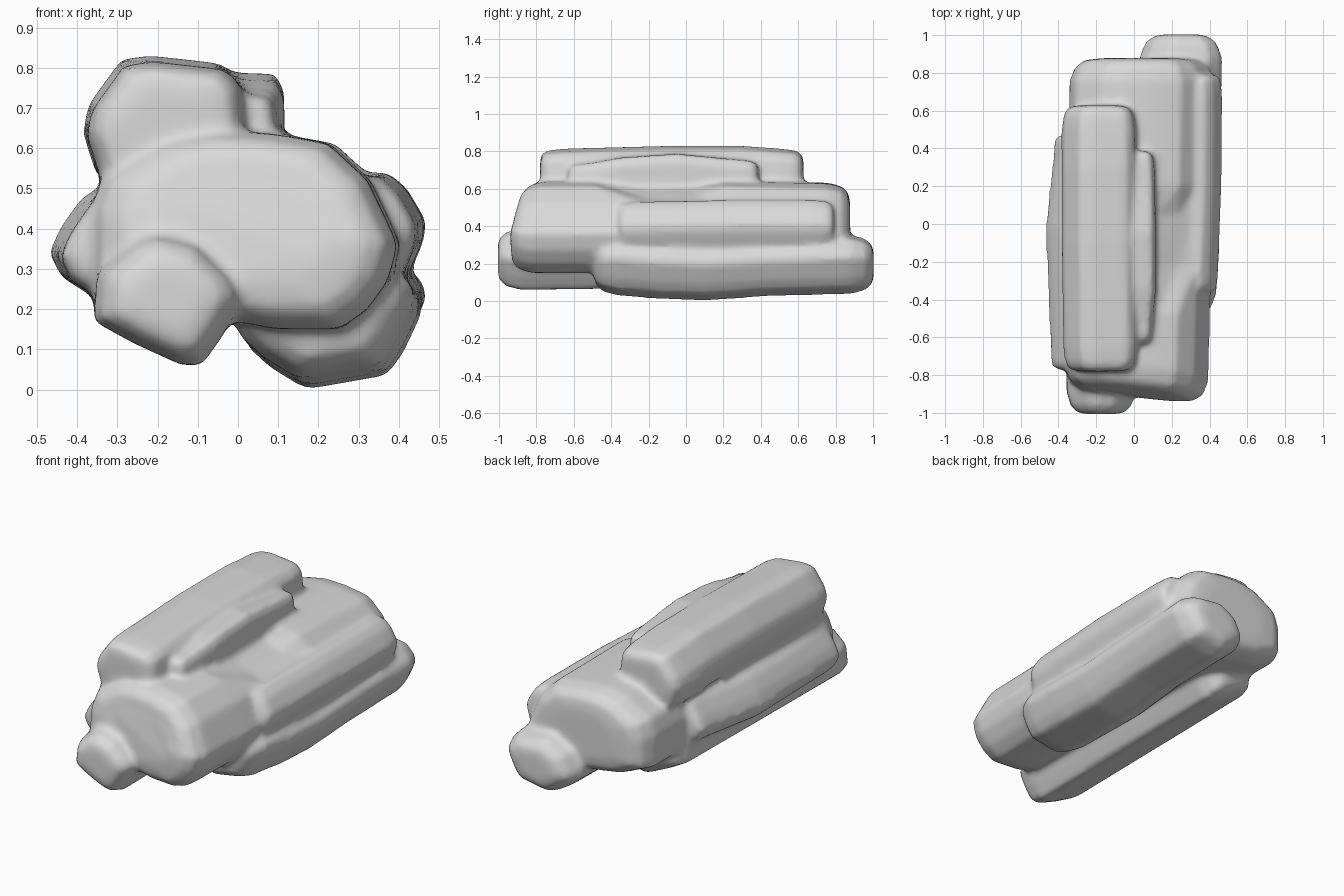
import bpy, bmesh

if "Cube" in bpy.data.objects:
    bpy.data.objects.remove(bpy.data.objects["Cube"])

grey = bpy.data.materials.new("stone_grey")
grey.diffuse_color = (0.7, 0.7, 0.7, 1)
grey.use_nodes = True
grey.node_tree.nodes["Principled BSDF"].inputs["Base Color"].default_value = grey.diffuse_color


def log(name, profile, stations, slant=0.0, lean=0.0):
    """Loft an x-z profile along y. Station: y, scale, x shift, z shift, groove depth."""
    bm = bmesh.new()
    cx = (min(p[0] for p in profile) + max(p[0] for p in profile)) / 2
    cz = (min(p[1] for p in profile) + max(p[1] for p in profile)) / 2
    rings = []
    for y, s, dx, dz, dip in stations:
        ring = []
        for x, z in profile:
            # the groove deepens toward the right
            low = dip * (x - 0.03) / 0.2 if z > 0.59 and 0.05 < x < 0.26 else 0
            px = cx + (x - cx) * s + dx
            py = y
            if y < -0.5:
                py += lean * max(0, z - 0.35) - slant * px
            ring.append(bm.verts.new((px, py, cz + (z - cz) * s + dz - low)))
        rings.append(ring)
    n = len(profile)
    for a, b in zip(rings, rings[1:]):
        for i in range(n):
            bm.faces.new((a[i], a[(i + 1) % n], b[(i + 1) % n], b[i]))
    bm.faces.new(rings[0])
    bm.faces.new(rings[-1])
    bmesh.ops.recalc_face_normals(bm, faces=bm.faces)
    mesh = bpy.data.meshes.new(name)
    bm.to_mesh(mesh)
    bm.free()
    mesh.materials.append(grey)
    ob = bpy.data.objects.new(name, mesh)
    bpy.context.collection.objects.link(ob)
    return ob


def rounded(y0, y1, tip=0.74, mid=(), front=(0, 0), back=(0, 0)):
    """Stations for a log with domed ends; front and back shift the ends in x and z."""
    near = (1 + tip) / 2 + 0.03
    ends = ((0, tip * 0.7), (0.01, tip), (0.045, near), (0.12, 1))
    return ([(y0 + d, s, *front, 0) for d, s in ends] + list(mid) +
            [(y1 - d, s, *back, 0) for d, s in reversed(ends)])


parts = []

# large central log, with a groove worn into its top
parts.append(log("main_log", [
    (-0.36, 0.44), (-0.33, 0.53), (-0.18, 0.62), (-0.06, 0.643), (0.07, 0.638),
    (0.13, 0.63), (0.23, 0.612), (0.33, 0.52), (0.405, 0.36), (0.38, 0.27),
    (0.33, 0.20), (0.26, 0.15), (0.10, 0.15), (0.0, 0.17), (-0.2, 0.2), (-0.36, 0.27)],
    rounded(-0.918, 0.878, 0.78, [(-0.48, 1, 0, 0, 0), (-0.22, 1, 0, 0, 0.06),
                                  (0.05, 1, 0, 0, 0.05), (0.2, 1, 0.01, 0, 0)],
            front=(-0.008, 0), back=(0.02, -0.01)),
    slant=0.1, lean=0.15))

# log lying on top, and the slim one beside it
parts.append(log("top_log", [
    (-0.385, 0.65), (-0.37, 0.71), (-0.29, 0.82), (-0.22, 0.83), (-0.04, 0.81),
    (0.0, 0.77), (0.015, 0.62), (-0.1, 0.56), (-0.35, 0.54)],
    rounded(-0.78, 0.628, 0.82, [(-0.1, 1, 0, 0, 0), (0.3, 1, 0, 0, 0)],
            front=(0.008, -0.015), back=(0, -0.015))))
parts.append(log("slim_top_log", [
    (-0.06, 0.79), (0.095, 0.785), (0.115, 0.74), (0.115, 0.6), (-0.06, 0.6)],
    rounded(-0.63, 0.385, 0.8, [(-0.35, 1, 0, -0.02, 0), (-0.05, 1, 0, 0, 0)],
            front=(-0.015, -0.05), back=(-0.005, -0.03))))

# side logs
parts.append(log("right_side_log", [
    (0.26, 0.525), (0.37, 0.542), (0.42, 0.50), (0.467, 0.42), (0.462, 0.37),
    (0.41, 0.25), (0.26, 0.27)],
    rounded(-0.36, 0.79, 0.86, [(0.2, 1, -0.003, 0, 0)], front=(-0.02, -0.01))))
parts.append(log("left_side_log", [
    (-0.47, 0.34), (-0.44, 0.405), (-0.39, 0.475), (-0.30, 0.53), (-0.25, 0.3),
    (-0.36, 0.23), (-0.44, 0.28)],
    rounded(-0.77, 0.47, 0.88, [(-0.02, 1, 0, 0, 0)],
            front=(0.025, -0.01), back=(0.04, 0.02))))

# bottom logs
parts.append(log("lower_right_log", [
    (0.03, 0.15), (0.03, 0.11), (0.09, 0.055), (0.18, 0.0), (0.38, 0.035), (0.42, 0.09),
    (0.467, 0.19), (0.462, 0.23), (0.40, 0.295), (0.20, 0.32), (0.08, 0.25)],
    rounded(-0.49, 1.003, 0.68, [(-0.15, 1, -0.015, 0.01, 0), (0.1, 1, -0.01, 0, 0),
                                 (0.45, 0.97, 0, 0.02, 0)],
            front=(-0.03, 0.028), back=(0, 0.035))))
parts.append(log("lower_left_log", [
    (-0.35, 0.29), (-0.25, 0.375), (-0.2, 0.39), (-0.10, 0.365), (-0.01, 0.28),
    (0.015, 0.23), (-0.04, 0.13), (-0.09, 0.06), (-0.14, 0.06), (-0.26, 0.115),
    (-0.36, 0.17)],
    rounded(-1.006, 0.6, 0.7, back=(0, 0.015))))

# blend the logs into one softly worn bundle
for ob in parts:
    ob.select_set(True)
bundle = parts[0]
bpy.context.view_layer.objects.active = bundle
bpy.ops.object.join()
bundle.name = "log_bundle"
remesh = bundle.modifiers.new("blend", 'REMESH')
remesh.mode = 'VOXEL'
remesh.voxel_size = 0.016
remesh.use_smooth_shade = True
soften = bundle.modifiers.new("soften", 'SMOOTH')
soften.factor = 0.5
soften.iterations = 8
